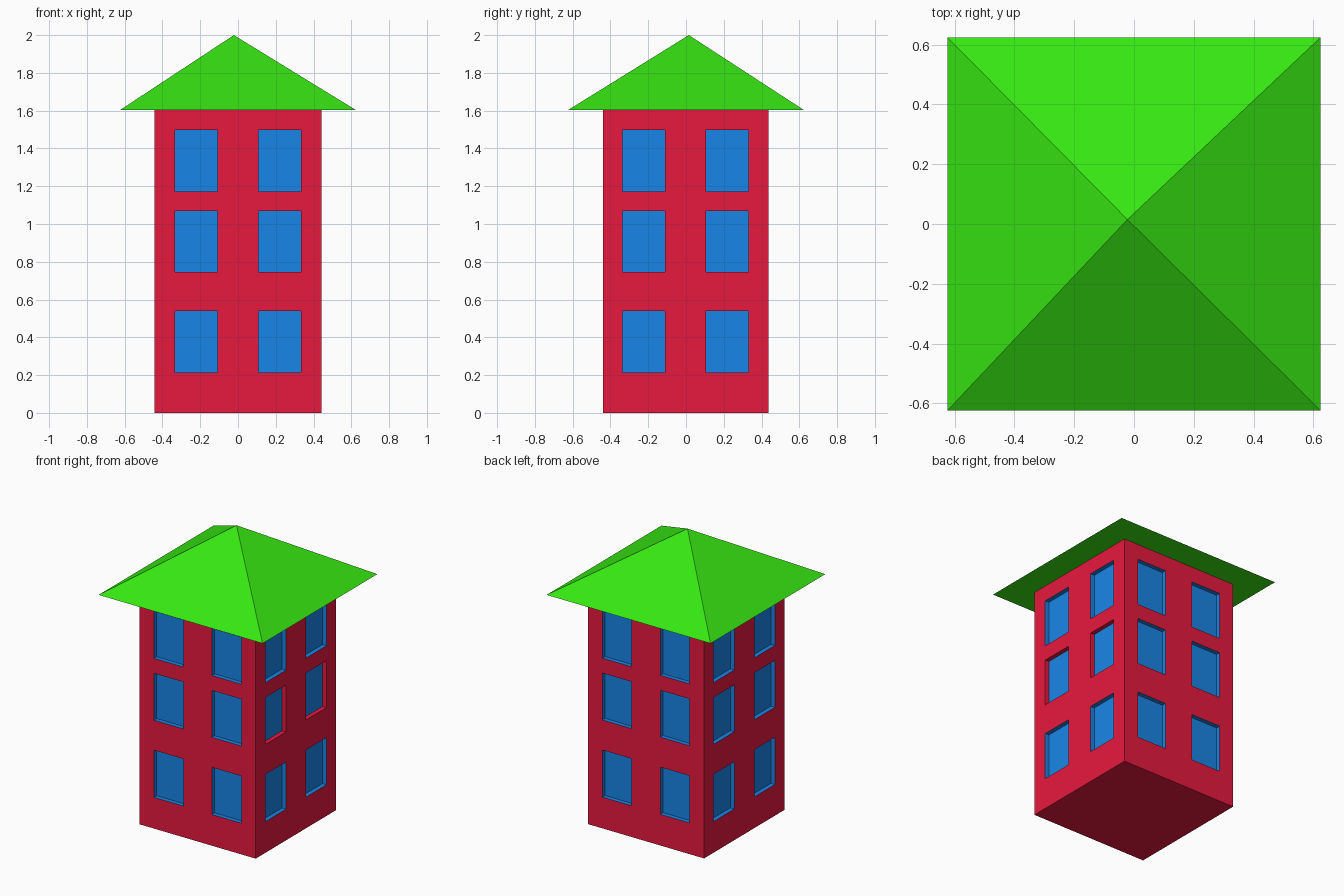
import bpy, bmesh
from math import pi
from mathutils import Matrix, Vector

if "Cube" in bpy.data.objects:
    bpy.data.objects.remove(bpy.data.objects["Cube"])

HX, HY, H = 0.443, 0.438, 1.603      # half sizes and height of the walls
CENTRE = Vector((0, -0.002, 0))
DEPTH = 0.03                         # window recess
WIN_U = (0.109, 0.333)               # inner and outer window edge
ROWS = ((0.215, 0.54), (0.747, 1.07), (1.173, 1.497))


def material(name, rgb):
    m = bpy.data.materials.new(name)
    m.diffuse_color = (*rgb, 1)
    m.use_nodes = True
    m.node_tree.nodes["Principled BSDF"].inputs["Base Color"].default_value = m.diffuse_color
    return m


red = material("red", (0.80, 0.0095, 0.049))
blue = material("blue", (0.0095, 0.238, 0.80))
green = material("green", (0.038, 0.80, 0.006))


def finish(name, bm, *mats):
    bmesh.ops.remove_doubles(bm, verts=bm.verts, dist=1e-5)
    bmesh.ops.recalc_face_normals(bm, faces=bm.faces)
    me = bpy.data.meshes.new(name)
    bm.to_mesh(me)
    bm.free()
    for m in mats:
        me.materials.append(m)
    ob = bpy.data.objects.new(name, me)
    bpy.context.collection.objects.link(ob)
    return ob


def quad(bm, pts, mat=0):
    f = bm.faces.new([bm.verts.new(p) for p in pts])
    f.material_index = mat


def wall(bm, side, half, dist):
    """One wall as a grid of cells; window cells are pushed inward."""
    rot = Matrix.Rotation(side * pi / 2, 3, 'Z')

    def P(u, z, d=0):
        return rot @ Vector((u, d - dist, z)) + CENTRE

    us = [-half, -WIN_U[1], -WIN_U[0], WIN_U[0], WIN_U[1], half]
    zs = [0] + [z for row in ROWS for z in row] + [H]
    for i, (u0, u1) in enumerate(zip(us, us[1:])):
        for j, (z0, z1) in enumerate(zip(zs, zs[1:])):
            c = [(u0, z0), (u1, z0), (u1, z1), (u0, z1)]
            if i % 2 and j % 2:
                # blue pane and reveal; the right side's middle reveals are red
                quad(bm, [P(*p, DEPTH) for p in c], 1)
                reveal = 0 if side == 1 and j == 3 else 1
                for a, b in zip(c, c[1:] + c[:1]):
                    quad(bm, [P(*a), P(*b), P(*b, DEPTH), P(*a, DEPTH)], reveal)
            else:
                quad(bm, [P(*p) for p in c])


# Tower walls with recessed windows on all four sides
bm = bmesh.new()
for side in range(4):
    wall(bm, side, *((HY, HX) if side % 2 else (HX, HY)))
bmesh.ops.remove_doubles(bm, verts=bm.verts, dist=1e-5)
# Floor and ceiling close the box
bmesh.ops.holes_fill(bm, edges=[e for e in bm.edges if e.is_boundary], sides=0)
finish("tower", bm, red, blue)

# Overhanging pyramid roof with a slightly off-centre tip
bm = bmesh.new()
R = 0.625
base = [bm.verts.new((x, y, H)) for x, y in ((-R, -R), (R, -R), (R, R), (-R, R))]
tip = bm.verts.new((-0.022, 0.015, 2))
bm.faces.new(base)
for a, b in zip(base, base[1:] + base[:1]):
    bm.faces.new((a, b, tip))
finish("roof", bm, green)
